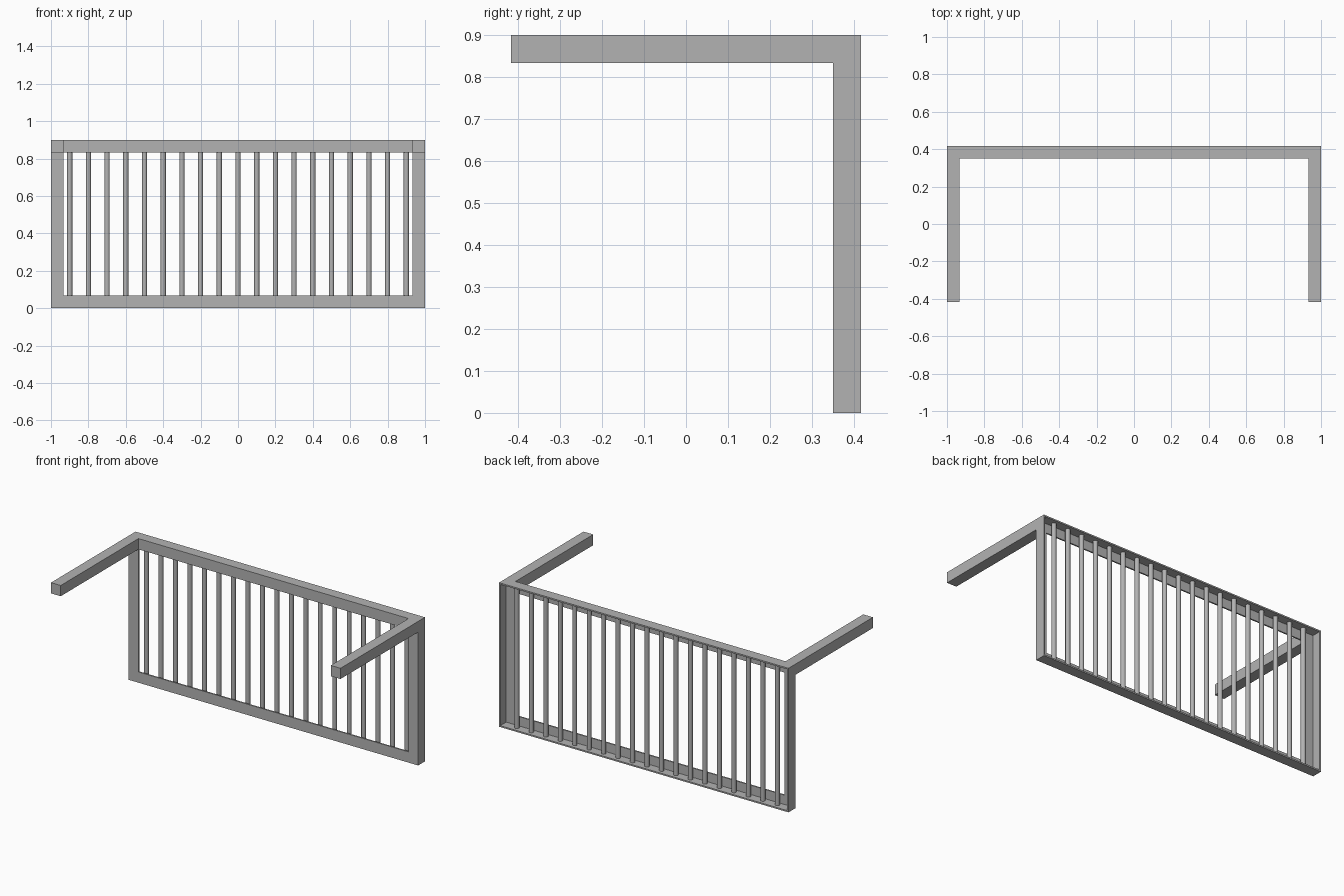
import bpy
import bmesh

cube = bpy.data.objects.get("Cube")
if cube:
    bpy.data.objects.remove(cube, do_unlink=True)

HEIGHT = 0.9
BACK = 0.417       # rear edge of the frame
WIDTH = 0.067      # width of the angle section and of the arms
THICK = 0.009      # thickness of the angle section
FRONT = BACK - WIDTH

steel = bpy.data.materials.new("grey_steel")
steel.use_nodes = True
GREY = (0.45, 0.45, 0.45, 1)
steel.diffuse_color = GREY
steel.node_tree.nodes["Principled BSDF"].inputs["Base Color"].default_value = GREY


def add_object(name, bm):
    bmesh.ops.recalc_face_normals(bm, faces=bm.faces)
    mesh = bpy.data.meshes.new(name)
    bm.to_mesh(mesh)
    bm.free()
    mesh.materials.append(steel)
    obj = bpy.data.objects.new(name, mesh)
    bpy.context.collection.objects.link(obj)
    return obj


# Mitred angle-section frame: an L profile (inset, y) carried round the rectangle
profile = [(0, FRONT), (WIDTH, FRONT), (WIDTH, FRONT + THICK),
           (THICK, FRONT + THICK), (THICK, BACK), (0, BACK)]
bm = bmesh.new()
corners = []
for sx, top in ((-1, False), (1, False), (1, True), (-1, True)):
    corners.append([bm.verts.new((sx * (1 - d), y, HEIGHT - d if top else d))
                    for d, y in profile])
for i, ring in enumerate(corners):
    following = corners[(i + 1) % len(corners)]
    for j in range(len(profile)):
        k = (j + 1) % len(profile)
        bm.faces.new((ring[j], ring[k], following[k], following[j]))
add_object("angle_frame", bm)

# Solid square arms reaching forward from the top corners
for side, sx in (("left", 1), ("right", -1)):
    bm = bmesh.new()
    bmesh.ops.create_cube(bm, size=1)
    length = FRONT + BACK
    bmesh.ops.scale(bm, vec=(WIDTH, length, WIDTH), verts=bm.verts)
    bmesh.ops.translate(bm, verts=bm.verts, vec=(
        sx * (1 - WIDTH / 2), FRONT - length / 2, HEIGHT - WIDTH / 2))
    add_object(side + "_arm", bm)

# Evenly spaced round bars standing inside the frame
BARS = 19
for i in range(BARS):
    bm = bmesh.new()
    bmesh.ops.create_cone(bm, cap_ends=True, segments=24, radius1=0.014,
                          radius2=0.014, depth=HEIGHT - 2 * THICK)
    bmesh.ops.translate(bm, verts=bm.verts, vec=(
        (i - BARS // 2) * 0.1, (FRONT + BACK) / 2, HEIGHT / 2))
    for face in bm.faces:
        face.smooth = len(face.verts) == 4
    add_object(f"bar_{i + 1}", bm)
